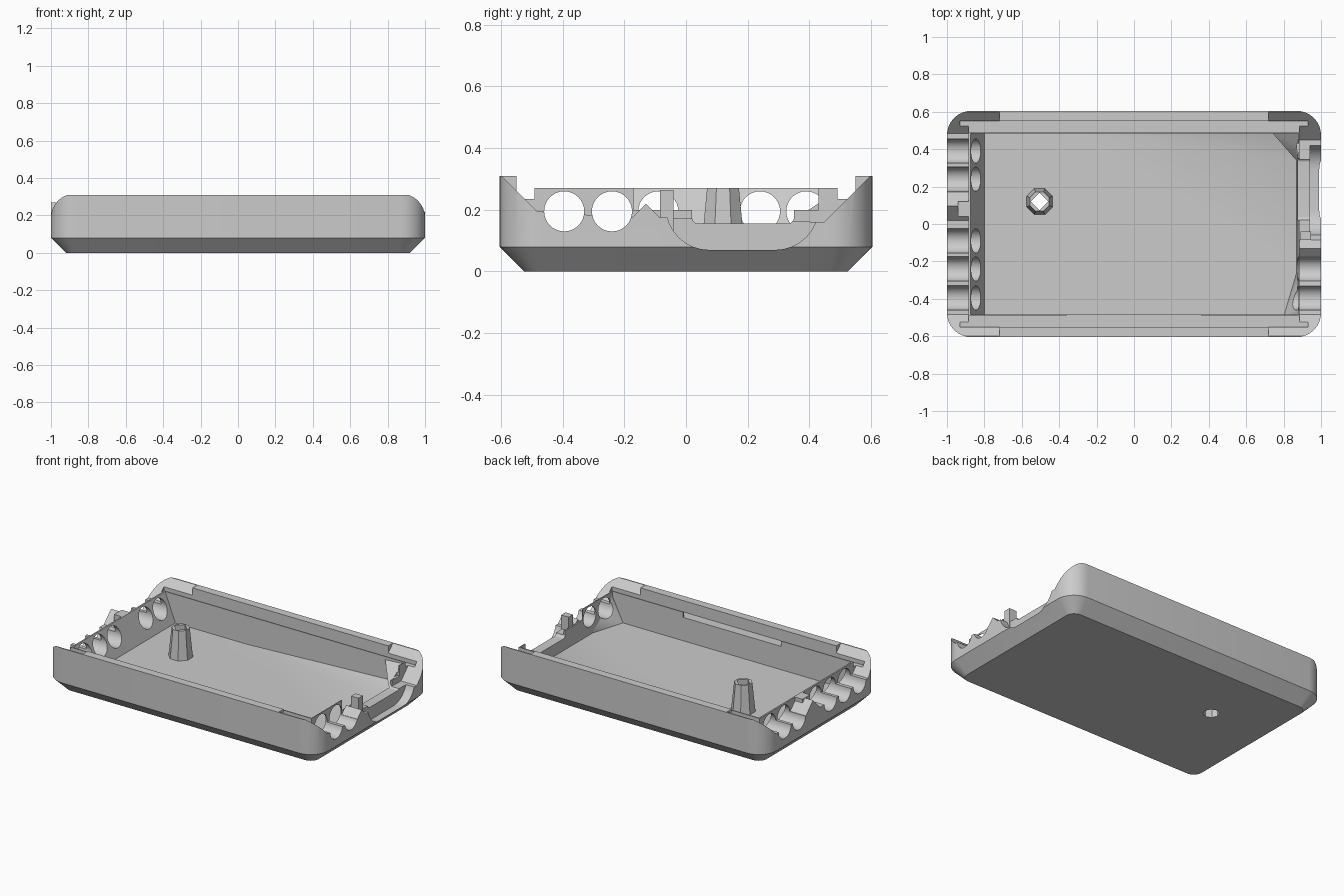
import bpy, bmesh, math

cube = bpy.data.objects.get("Cube")
if cube:
    bpy.data.objects.remove(cube, do_unlink=True)

grey = bpy.data.materials.new("light grey plastic")
grey.use_nodes = True
grey.diffuse_color = (0.6, 0.6, 0.6, 1)
grey.node_tree.nodes["Principled BSDF"].inputs["Base Color"].default_value = (0.6, 0.6, 0.6, 1)


def finish(name, bm):
    """Turn a bmesh into a grey object."""
    bmesh.ops.recalc_face_normals(bm, faces=bm.faces)
    mesh = bpy.data.meshes.new(name)
    bm.to_mesh(mesh)
    bm.free()
    mesh.materials.append(grey)
    obj = bpy.data.objects.new(name, mesh)
    bpy.context.collection.objects.link(obj)
    return obj


def loft(name, rings):
    """Closed solid through rings of equal point count."""
    bm = bmesh.new()
    loops = [[bm.verts.new(p) for p in ring] for ring in rings]
    n = len(loops[0])
    for low, high in zip(loops, loops[1:]):
        for i in range(n):
            j = (i + 1) % n
            bm.faces.new((low[i], low[j], high[j], high[i]))
    bm.faces.new(loops[0][::-1])
    bm.faces.new(loops[-1])
    return finish(name, bm)


def wedge(name, points):
    """Four-cornered solid."""
    bm = bmesh.new()
    v = [bm.verts.new(p) for p in points]
    for skip in range(4):
        bm.faces.new([v[i] for i in range(4) if i != skip])
    return finish(name, bm)


def prism(name, outline, axis, start, end):
    """Extrude a 2D outline along x, y or z."""
    place = {"x": lambda u, v, t: (t, u, v),
             "y": lambda u, v, t: (u, t, v),
             "z": lambda u, v, t: (u, v, t)}[axis]
    return loft(name, [[place(u, v, t) for u, v in outline] for t in (start, end)])


def box(name, x0, x1, y0, y1, z0, z1):
    return prism(name, [(x0, y0), (x1, y0), (x1, y1), (x0, y1)], "z", z0, z1)


def circle(cu, cv, r, sides, turn=0.0):
    return [(cu + r * math.cos(turn + math.tau * i / sides),
             cv + r * math.sin(turn + math.tau * i / sides)) for i in range(sides)]


def rounded(u0, u1, v0, v1, r, steps=8):
    points = []
    corners = [(u1 - r, v1 - r), (u0 + r, v1 - r), (u0 + r, v0 + r), (u1 - r, v0 + r)]
    for k, (cu, cv) in enumerate(corners):
        for i in range(steps + 1):
            a = math.pi / 2 * (k + i / steps)
            points.append((cu + r * math.cos(a), cv + r * math.sin(a)))
    return points


def cut(target, cutter, operation="DIFFERENCE"):
    mod = target.modifiers.new("cut", "BOOLEAN")
    mod.operation = operation
    mod.solver = "EXACT"
    mod.object = cutter
    bpy.ops.object.select_all(action="DESELECT")
    bpy.context.view_layer.objects.active = target
    target.select_set(True)
    bpy.ops.object.modifier_apply(modifier=mod.name)
    bpy.data.objects.remove(cutter, do_unlink=True)


FLOOR = 0.08

# Tray body with chamfered underside
levels = [(0.92, 0.525, 0.06, 0), (1, 0.605, 0.13, 0.08), (1, 0.605, 0.13, 0.31)]
shell = loft("tray_shell", [[(x, y, z) for x, y in rounded(-hx, hx, -hy, hy, r)]
                            for hx, hy, r, z in levels])

# Main cavity with sloping ends
cavity = [(-0.80, FLOOR), (0.87, FLOOR), (0.88, 0.27), (0.88, 0.4), (-0.875, 0.4), (-0.875, 0.27)]
cut(shell, prism("cavity", cavity, "y", -0.485, 0.485))

# Stepped long rims with a thin inner lip, and sloped corner notches
cut(shell, box("lip_top", -0.89, 0.89, -0.55, 0.55, 0.27, 0.5))
cut(shell, box("front_lip_gap", -0.36, 0.36, -0.55, -0.45, 0.235, 0.5))
for s in (-1, 1):
    cut(shell, box("ledge", -0.93, 0.93, *sorted((s * 0.492, s * 0.55)), 0.235, 0.5))
    for e in (-1, 1):
        notch = [(s * 0.62, 0.332), (s * 0.545, 0.257), (s * 0.545, 0.5), (s * 0.62, 0.5)]
        cut(shell, prism("notch", notch, "x", *sorted((e * 0.72, e * 1.1))))

# Parting line along each short end
left_line = [(-0.62, 0.332), (-0.483, 0.195), (0.02, 0.195), (0.095, 0.27),
             (0.17, 0.195), (0.483, 0.195), (0.62, 0.332)]
right_line = [(-0.62, 0.332), (-0.483, 0.195), (-0.195, 0.175), (-0.175, 0.175),
              (-0.13, 0.22), (-0.085, 0.175), (0.448, 0.16), (0.62, 0.332)]
for line, x0, x1 in ((left_line, -1.1, -0.885), (right_line, 0.885, 1.1)):
    cut(shell, prism("end_cut", line + [(0.62, 0.5), (-0.62, 0.5)], "x", x0, x1))

# Sloping fillets where the floor meets the right-hand corners
base = FLOOR - 0.005
for name, points in (
        ("front_corner", [(0.80, -0.487, base), (0.885, -0.2, base), (0.885, -0.487, base), (0.885, -0.487, 0.25)]),
        ("back_slope", [(-0.4, 0.487, base), (0.885, 0.32, base), (0.885, 0.487, base), (0.885, 0.487, 0.13)]),
        ("back_corner", [(0.74, 0.487, 0.25), (0.885, 0.32, 0.15), (0.885, 0.487, base), (0.885, 0.487, 0.26)])):
    cut(shell, wedge(name, points), "UNION")

# Cable bores through the ends
for x0, x1, centres in ((-1.1, -0.78, (-0.395, -0.24, -0.09, 0.24, 0.39)),
                        (0.78, 1.1, (-0.395, -0.24))):
    for y in centres:
        cut(shell, prism("bore", circle(y, 0.195, 0.065, 32), "x", x0, x1))

# Connector recess and opening in the right end
cut(shell, box("end_opening", 0.868, 0.8855, -0.17, 0.43, 0.2, 0.5))
cut(shell, prism("recess", rounded(-0.065, 0.43, 0.07, 0.5, 0.14), "x", 0.94, 1.1))
cut(shell, prism("slot", rounded(0.02, 0.35, 0.155, 0.5, 0.02), "x", 0.85, 1.1))

# Screw hole through the floor
POST_X, POST_Y = -0.505, 0.12
cut(shell, prism("screw_hole", circle(POST_X, POST_Y, 0.05, 8), "z", -0.1, 0.2))

# Hollow tapered screw post
post = loft("screw_post", [[(x, y, z) for x, y in circle(POST_X, POST_Y, r, 8, math.pi / 8)]
                           for r, z in ((0.076, FLOOR - 0.005), (0.056, 0.27))])
cut(post, prism("post_hole", circle(POST_X, POST_Y, 0.047, 4), "z", -0.1, 0.4))

# Small retaining blocks beside the end openings
block = box("left_retaining_block", -0.94, -0.88, 0.04, 0.12, 0.15, 0.27)
clip = box("connector_clip", 0.89, 0.945, -0.085, -0.04, 0.1, 0.265)

# Smooth curved walls, crisp edges
for obj in (shell, post, block, clip):
    bpy.ops.object.select_all(action="DESELECT")
    bpy.context.view_layer.objects.active = obj
    obj.select_set(True)
    bpy.ops.object.shade_smooth_by_angle(angle=math.radians(30))
